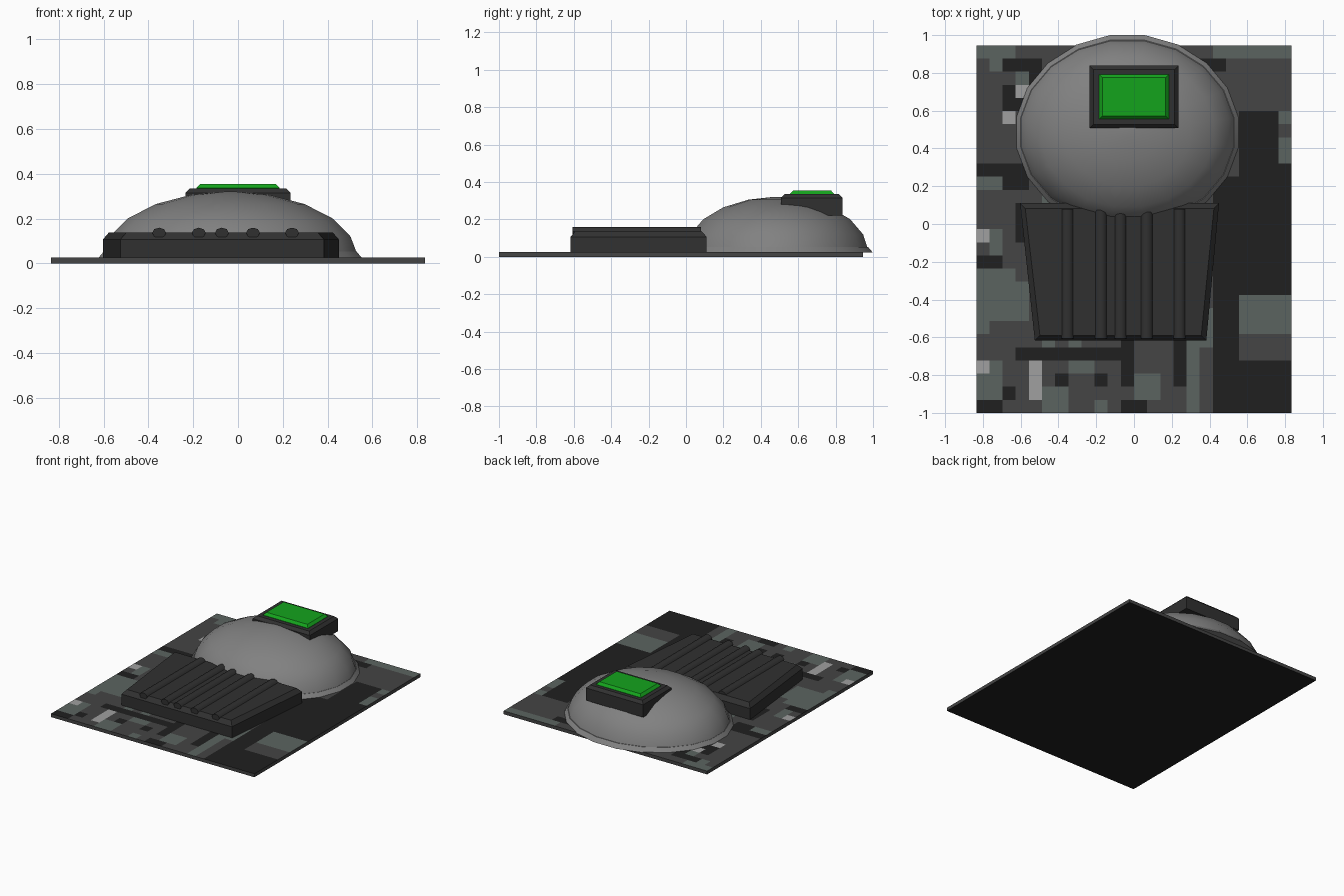
import bpy, bmesh, math, random

if "Cube" in bpy.data.objects:
    bpy.data.objects.remove(bpy.data.objects["Cube"])

random.seed(4)


def material(name, r, g, b):
    m = bpy.data.materials.new(name)
    m.diffuse_color = (r, g, b, 1)
    m.use_nodes = True
    m.node_tree.nodes["Principled BSDF"].inputs["Base Color"].default_value = m.diffuse_color
    return m


BLACK = material("camo_black", .014, .014, .014)
DARK = material("camo_dark_grey", .058, .058, .058)
MID = material("camo_green_grey", .105, .127, .117)
LIGHT = material("camo_light_grey", .35, .35, .35)
CHARCOAL = material("charcoal", .03, .03, .03)
GREY = material("dome_grey", .22, .22, .22)
GREEN = material("button_green", .007, .37, .012)


def finish(bm, name, mats, smooth=None):
    bmesh.ops.recalc_face_normals(bm, faces=bm.faces)
    me = bpy.data.meshes.new(name)
    bm.to_mesh(me)
    bm.free()
    ob = bpy.data.objects.new(name, me)
    bpy.context.collection.objects.link(ob)
    for m in mats:
        me.materials.append(m)
    if smooth:
        bpy.ops.object.select_all(action='DESELECT')
        ob.select_set(True)
        bpy.context.view_layer.objects.active = ob
        bpy.ops.object.shade_smooth_by_angle(angle=math.radians(smooth))
    return ob


def loft(name, rings, mat, smooth=None):
    """Skin a stack of matching point rings and cap both ends."""
    bm = bmesh.new()
    loops = [[bm.verts.new(p) for p in ring] for ring in rings]
    n = len(loops[0])
    for a, b in zip(loops, loops[1:]):
        for i in range(n):
            bm.faces.new((a[i], a[(i + 1) % n], b[(i + 1) % n], b[i]))
    bm.faces.new(loops[0])
    bm.faces.new(loops[-1])
    return finish(bm, name, [mat], smooth)


def ellipse(cx, cy, rx, ry, z, n=20):
    return [(cx + rx * math.cos(math.tau * (i + .5) / n),
             cy + ry * math.sin(math.tau * (i + .5) / n), z) for i in range(n)]


def trapezoid(front, back, y0, y1, z, inset=0):
    d = inset
    return [(front[0] + d, y0 + d, z), (front[1] - d, y0 + d, z),
            (back[1] - d, y1 - d, z), (back[0] + d, y1 - d, z)]


def rect(hx, y0, y1, z, inset=0):
    return trapezoid((-hx, hx), (-hx, hx), y0, y1, z, inset)


# Base plate with a pixel camouflage top, 24 x 28 square cells
COLS, ROWS = 24, 28
X, Y0, Y1, TOP = .835, -1.0, .945, .025
cells = [[1] * COLS for _ in range(ROWS)]
for _ in range(150):
    c, r = random.randrange(COLS), random.randrange(ROWS)
    w, h = random.choice([(1, 1), (2, 1), (1, 2), (1, 3), (2, 2)])
    tone = random.choice([0, 0, 1, 1, 2, 2])
    for j in range(r, min(r + h, ROWS)):
        for i in range(c, min(c + w, COLS)):
            cells[j][i] = tone
# main colour patches: column, row from the back, width, height, tone
patches = [(18, 12, 2, 16, 0), (20, 5, 3, 14, 0), (23, 9, 1, 10, 0), (20, 19, 4, 3, 2),
           (20, 22, 4, 2, 1), (20, 24, 4, 4, 0), (3, 23, 8, 1, 0), (11, 22, 1, 4, 0),
           (15, 21, 1, 5, 0), (16, 22, 1, 6, 2), (0, 17, 3, 4, 2), (0, 24, 2, 3, 2),
           (0, 0, 3, 1, 2), (18, 0, 6, 1, 2), (0, 14, 1, 1, 3), (0, 24, 1, 1, 3),
           (2, 5, 1, 1, 3), (3, 3, 1, 1, 3), (4, 24, 1, 3, 3), (0, 27, 2, 1, 0)]
for c, r, w, h, tone in patches:
    for j in range(r, r + h):
        for i in range(c, c + w):
            cells[j][i] = tone
bm = bmesh.new()
bmesh.ops.create_grid(bm, x_segments=COLS, y_segments=ROWS, size=1)
for v in bm.verts:
    v.co = (v.co.x * X, Y0 + (v.co.y + 1) / 2 * (Y1 - Y0), TOP)
for f in bm.faces:
    p = f.calc_center_median()
    f.material_index = cells[int((Y1 - p.y) / (Y1 - Y0) * ROWS)][int((p.x + X) / (2 * X) * COLS)]
edges = [e for e in bm.edges if e.is_boundary]
new = bmesh.ops.extrude_edge_only(bm, edges=edges)["geom"]
for v in (g for g in new if isinstance(g, bmesh.types.BMVert)):
    v.co.z = 0
for f in (g for g in new if isinstance(g, bmesh.types.BMFace)):
    f.material_index = 1
for f in bmesh.ops.contextual_create(bm, geom=[g for g in new if isinstance(g, bmesh.types.BMEdge)])["faces"]:
    f.material_index = 0
finish(bm, "base_plate", [BLACK, DARK, MID, LIGHT])

# Dome: half ellipsoid with 18 degree rings, plus flared rim
CX, CY = -.035, .485
rings = []
for deg in (86, 72, 54, 36, 18, 3):
    s, c = math.sin(math.radians(deg)), math.cos(math.radians(deg))
    rings.append(ellipse(CX, CY, .572 * s, .492 * s, .03 + .29 * c))
loft("dome", rings, GREY, 40)
loft("dome_rim", [ellipse(CX, CY, .597, .521, .022), ellipse(CX, CY, .572, .495, .052)], GREY, 30)

# Tapered ribbed block in front of the dome
front, back = (-.525, .383), (-.603, .45)
loft("ribbed_block", [trapezoid(front, back, -.617, .11, .02),
                      trapezoid(front, back, -.617, .11, .107),
                      trapezoid(front, back, -.617, .11, .138, .027)], CHARCOAL)

# Rounded ribs
for k, x in enumerate((-.352, -.175, -.072, .067, .241)):
    loft(f"rib_{k + 1}", [[(x + .031 * math.cos(math.tau * i / 8), y,
                            .136 + .023 * math.sin(math.tau * i / 8)) for i in range(8)]
                          for y in (-.607, .08)], CHARCOAL, 50)

# Button housing and green button
loft("button_housing", [rect(.235, .507, .838, .222), rect(.235, .507, .838, .315),
                        rect(.235, .507, .838, .335, .02)], CHARCOAL)
loft("button", [rect(.185, .556, .792, .32), rect(.185, .556, .792, .337),
                rect(.185, .556, .792, .355, .017)], GREEN)
